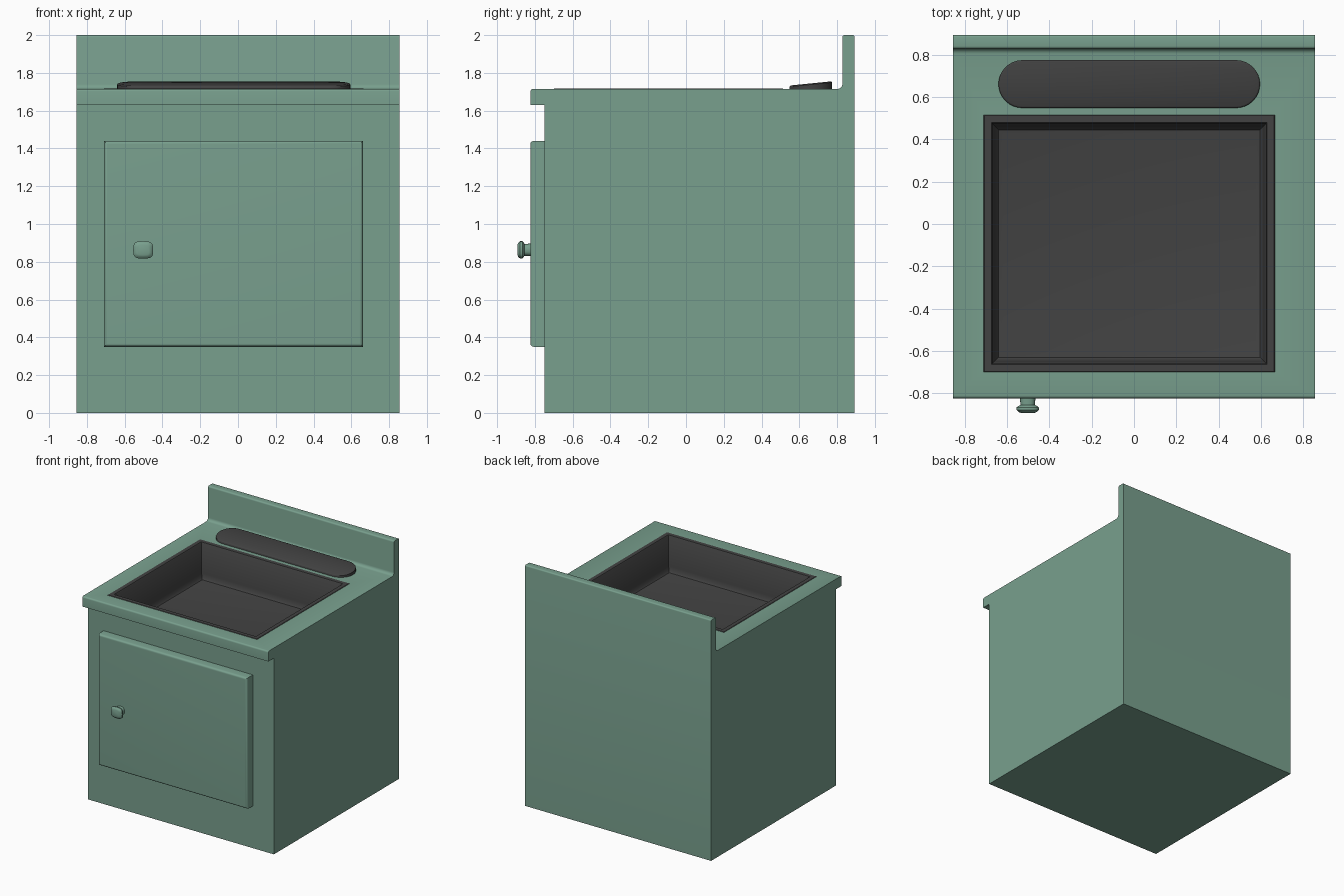
import bpy, bmesh
from math import cos, sin, pi, radians, copysign

if "Cube" in bpy.data.objects:
    bpy.data.objects.remove(bpy.data.objects["Cube"])


def material(name, color):
    m = bpy.data.materials.new(name)
    m.diffuse_color = (*color, 1)
    m.use_nodes = True
    m.node_tree.nodes["Principled BSDF"].inputs["Base Color"].default_value = m.diffuse_color
    return m


GREEN = material("green_enamel", (0.19, 0.35, 0.27))
DARK = material("dark_metal", (0.055, 0.055, 0.055))


def finish(bm, name, mat):
    bmesh.ops.recalc_face_normals(bm, faces=bm.faces)
    me = bpy.data.meshes.new(name)
    bm.to_mesh(me)
    bm.free()
    me.materials.append(mat)
    ob = bpy.data.objects.new(name, me)
    bpy.context.collection.objects.link(ob)
    return ob


def activate(ob):
    bpy.ops.object.select_all(action='DESELECT')
    ob.select_set(True)
    bpy.context.view_layer.objects.active = ob


def smooth(ob):
    activate(ob)
    bpy.ops.object.shade_smooth_by_angle(angle=radians(35))


def loft(rings, name, mat, cap_start=True, cap_end=True):
    """Skin a list of equal-length point loops."""
    bm = bmesh.new()
    loops = [[bm.verts.new(p) for p in r] for r in rings]
    for a, b in zip(loops, loops[1:]):
        for i in range(len(a)):
            j = (i + 1) % len(a)
            bm.faces.new((a[i], a[j], b[j], b[i]))
    if cap_start:
        bm.faces.new(loops[0][::-1])
    if cap_end:
        bm.faces.new(loops[-1])
    return finish(bm, name, mat)


def box(x0, x1, y0, y1, z0, z1, name, mat):
    rect = [(x0, y0), (x1, y0), (x1, y1), (x0, y1)]
    return loft([[(x, y, z) for x, y in rect] for z in (z0, z1)], name, mat)


def arc(cy, cz, r, a0, a1, n=4):
    """Points along an arc in the side profile, angles in degrees."""
    angles = [radians(a0 + (a1 - a0) * i / n) for i in range(n + 1)]
    return [(cy + r * cos(a), cz + r * sin(a)) for a in angles]


# Cabinet, countertop lip and splashback as one side profile
TOP, W = 1.715, 0.855
profile = [(-0.75, 0), (0.892, 0)]
profile += arc(0.882, 1.99, 0.01, 0, 90)
profile += arc(0.84, 1.988, 0.012, 90, 180)
profile += arc(0.803, TOP + 0.025, 0.025, 0, -90)
profile += arc(-0.81, TOP - 0.013, 0.013, 90, 180)
profile += [(-0.823, 1.63), (-0.75, 1.63)]
cabinet = loft([[(x, y, z) for y, z in profile] for x in (-W, W)],
               "cabinet", GREEN)

# Pocket for the basin
SX0, SX1, SY0, SY1 = -0.71, 0.665, -0.70, 0.515
cutter = box(SX0 + 0.01, SX1 - 0.01, SY0 + 0.01, SY1 - 0.01,
             1.38, 1.9, "basin_cutter", GREEN)
cutter.hide_render = True
activate(cabinet)
cut = cabinet.modifiers.new("pocket", 'BOOLEAN')
cut.operation, cut.object, cut.solver = 'DIFFERENCE', cutter, 'EXACT'
bpy.ops.object.modifier_apply(modifier=cut.name)
bpy.data.objects.remove(cutter)
smooth(cabinet)

# Sink basin: rim, sloping walls, rounded foot and floor (inset, height)
steps = [(0, TOP), (0.003, TOP + 0.003), (0.036, TOP + 0.003),
         (0.041, TOP - 0.004), (0.052, 1.47), (0.058, 1.44),
         (0.07, 1.425), (0.09, 1.42)]
basin = loft([[(SX0 + i, SY0 + i, z), (SX1 - i, SY0 + i, z),
               (SX1 - i, SY1 - i, z), (SX0 + i, SY1 - i, z)]
              for i, z in steps], "sink_basin", DARK, cap_start=False)
smooth(basin)


# Capsule panel behind the basin, with a top that tilts forward
def capsule(inset, lift, sloped):
    x0, x1, cy, r = -0.64, 0.595, 0.661, 0.113
    pts = []
    for cx, start in ((x1 - r, -90), (x0 + r, 90)):
        for k in range(17):
            a = radians(start + 180 * k / 16)
            x, y = cx + (r - inset) * cos(a), cy + (r - inset) * sin(a)
            z = TOP - 0.005
            if sloped:
                z = 1.733 + (y - 0.548) * 0.1 + lift
            pts.append((x, y, z))
    return pts


panel = loft([capsule(0, 0, False), capsule(0, -0.006, True),
              capsule(0.003, -0.002, True), capsule(0.008, 0, True)],
             "rear_panel", DARK)
smooth(panel)

# Door with softened front edges
door_steps = [(0, -0.745), (0, -0.808), (0.002, -0.814), (0.006, -0.820),
              (0.012, -0.8235), (0.018, -0.824)]
door = loft([[(-0.71 + i, y, 0.35 + i), (0.662 - i, y, 0.35 + i),
              (0.662 - i, y, 1.44 - i), (-0.71 + i, y, 1.44 - i)]
             for i, y in door_steps], "door", GREEN)
smooth(door)


# Door knob: round stem flaring into a rounded-square head
def knob_ring(y, rx, rz, power):
    pts = []
    for k in range(24):
        c, s = cos(2 * pi * k / 24), sin(2 * pi * k / 24)
        pts.append((-0.502 + rx * copysign(abs(c) ** power, c), y,
                    0.863 + rz * copysign(abs(s) ** power, s)))
    return pts


knob = loft([knob_ring(-0.815, 0.037, 0.034, 0.8),
             knob_ring(-0.855, 0.034, 0.031, 0.8),
             knob_ring(-0.859, 0.044, 0.039, 0.65),
             knob_ring(-0.866, 0.053, 0.046, 0.6),
             knob_ring(-0.878, 0.053, 0.046, 0.6),
             knob_ring(-0.888, 0.043, 0.037, 0.6),
             knob_ring(-0.892, 0.032, 0.028, 0.6)], "door_knob", GREEN)
smooth(knob)
